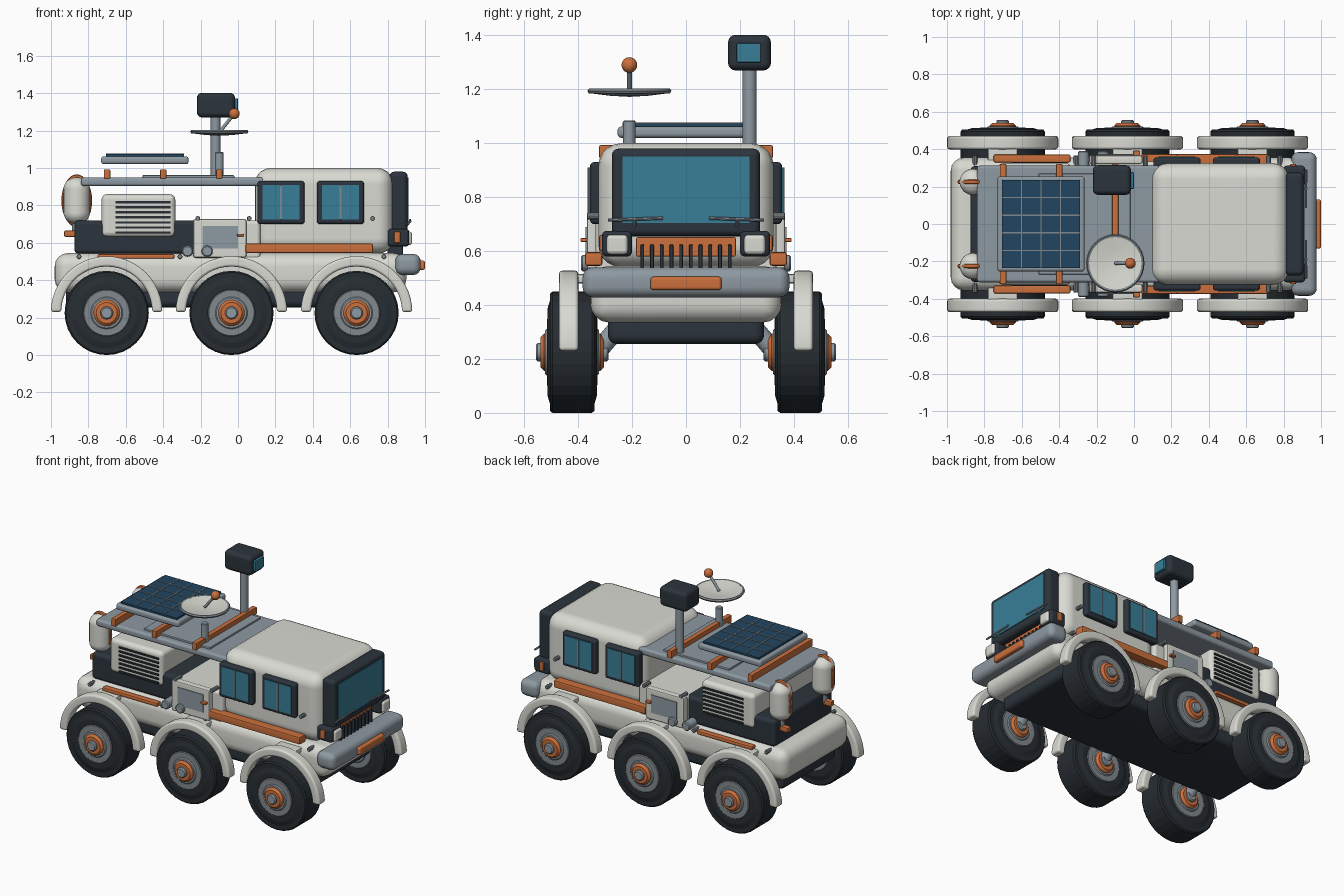
import bpy, bmesh, math
from mathutils import Vector, Matrix

if "Cube" in bpy.data.objects:
    bpy.data.objects.remove(bpy.data.objects["Cube"])


def material(name, *rgb):
    mat = bpy.data.materials.new(name)
    mat.use_nodes = True
    colour = (*rgb, 1)
    mat.diffuse_color = colour
    mat.node_tree.nodes["Principled BSDF"].inputs["Base Color"].default_value = colour
    return mat


white = material("warm white", .70, .70, .65)
orange = material("orange", .60, .16, .045)
dark = material("charcoal", .025, .034, .045)
tyre_black = material("tyre black", .02, .026, .032)
grey = material("blue grey", .27, .32, .36)
rim_grey = material("rim grey", .22, .25, .27)
teal = material("teal glass", .04, .21, .31)
navy = material("solar blue", .016, .06, .115)

X, Y, Z = Vector((1, 0, 0)), Vector((0, 1, 0)), Vector((0, 0, 1))
SIDES = (("near", -1), ("far", 1))


def finish(name, bm, mat, flat=False):
    bmesh.ops.recalc_face_normals(bm, faces=bm.faces[:])
    mesh = bpy.data.meshes.new(name)
    bm.to_mesh(mesh)
    bm.free()
    mesh.materials.append(mat)
    obj = bpy.data.objects.new(name, mesh)
    bpy.context.scene.collection.objects.link(obj)
    if not flat:
        for poly in mesh.polygons:
            poly.use_smooth = True
        mesh.set_sharp_from_angle(angle=math.radians(35))
        weighted = obj.modifiers.new("Weighted normals", "WEIGHTED_NORMAL")
        weighted.keep_sharp = True
    return obj


def box(name, mat, xs, ys, zs, round_by=0.0, steps=4):
    """Box between coordinate pairs; a single y number means a centred half width."""
    if not isinstance(ys, tuple):
        ys = (-ys, ys)
    spans = (xs, ys, zs)
    bm = bmesh.new()
    bmesh.ops.create_cube(bm, size=1)
    for v in bm.verts:
        v.co = Vector([sum(s) / 2 + c * abs(s[1] - s[0]) for s, c in zip(spans, v.co)])
    if round_by:
        bmesh.ops.bevel(bm, geom=bm.edges[:], offset=round_by, segments=steps,
                        profile=.5, affect='EDGES')
    return finish(name, bm, mat)


def pair(name, mat, xs, ys, zs, *rounding):
    for side, s in SIDES:
        box(f"{side}_{name}", mat, xs, (s * ys[0], s * ys[1]), zs, *rounding)


def lathe(name, mat, profile, centre, axis=Z, sides=32, flat=False):
    """Revolve (radius, height) points around an axis."""
    bm = bmesh.new()
    verts = [bm.verts.new((r, 0, h)) for r, h in profile]
    edges = [bm.edges.new(ends) for ends in zip(verts, verts[1:])]
    bmesh.ops.spin(bm, geom=verts + edges, axis=Z, cent=(0, 0, 0),
                   angle=math.tau, steps=sides)
    bmesh.ops.remove_doubles(bm, verts=bm.verts[:], dist=.0005)
    turn = axis.to_track_quat('Z', 'Y').to_matrix().to_4x4()
    bm.transform(Matrix.Translation(centre) @ turn)
    return finish(name, bm, mat, flat)


def rod(name, mat, start, end, radius, sides=20):
    start, end = Vector(start), Vector(end)
    half = (end - start).length / 2
    rim = min(radius, half) * .2
    profile = [(0, -half), (radius - rim, -half), (radius, rim - half),
               (radius, half - rim), (radius - rim, half), (0, half)]
    return lathe(name, mat, profile, (start + end) / 2, end - start, sides)


def drum(name, mat, radius, half, centre):
    rod(name, mat, centre - Y * half, centre + Y * half, radius, 32)


def fender(name, centre, inner, outer, half):
    """Half ring over a wheel."""
    bm = bmesh.new()
    ring = [bm.verts.new((r, y, 0)) for r, y in
            ((inner, -half), (outer, -half), (outer, half), (inner, half))]
    face = bm.faces.new(ring)
    bmesh.ops.spin(bm, geom=[face], axis=-Y, cent=(0, 0, 0), angle=math.pi, steps=24)
    bmesh.ops.remove_doubles(bm, verts=bm.verts[:], dist=.0005)
    bmesh.ops.recalc_face_normals(bm, faces=bm.faces[:])
    corners = [e for e in bm.edges if len(e.link_faces) == 2 and e.calc_face_angle() > 1]
    bmesh.ops.bevel(bm, geom=corners, offset=.014, segments=3, profile=.5, affect='EDGES')
    bm.transform(Matrix.Translation(centre))
    finish(name, bm, white)


# Hull, belly, cabin and middle block
box("chassis", white, (-.98, .9), .355, (.335, .545), .07)
box("belly", dark, (-.92, .8), .29, (.255, .38), .035)
box("cabin", white, (.09, .83), .325, (.54, 1), .085, 5)
box("middle_block", white, (-.24, .12), .335, (.5, .72), .02)

# Wheels, fenders and axles
WHEEL_R, TRACK = .225, .422
half_tyre = [(.11, .08), (.13, .092), (.16, .092), (.19, .083), (.217, .083), (WHEEL_R, .073)]
tyre_profile = half_tyre + [(r, -h) for r, h in reversed(half_tyre)]
for place, x in (("rear", -.702), ("middle", -.035), ("front", .634)):
    for side, s in SIDES:
        tag = f"{side}_{place}"
        hub = Vector((x, s * TRACK, WHEEL_R))
        lathe(f"{tag}_tyre", tyre_black, tyre_profile, hub, Y, 32, True)
        drum(f"{tag}_rim", rim_grey, .14, .094, hub)
        drum(f"{tag}_rim_step", grey, .1, .1, hub)
        drum(f"{tag}_hub_ring", orange, .07, .118, hub)
        drum(f"{tag}_hub_cap", grey, .034, .135, hub)
        fender(f"{tag}_fender", (x, s * .435, .23), .243, .298, .036)
        box(f"{tag}_fender_bracket", white, (x - .08, x + .08),
            (s * .33, s * .41), (.48, .515), .01, 2)
        rod(f"{tag}_axle", grey, (x, s * .24, .33), (x, s * .33, WHEEL_R), .035)

# Windscreen and wipers
box("windscreen_frame", dark, (.81, .907), .275, (.655, .98), .025)
box("windscreen_glass", teal, (.89, .912), .235, (.705, .95))
for side, s in SIDES:
    rod(f"{side}_wiper", grey, (.92, s * .29, .715), (.92, s * .085, .722), .006, 8)
    rod(f"{side}_wiper_arm", grey, (.9, s * .19, .69), (.925, s * .19, .719), .006, 8)

# Nose: grille, lamps and bumper
box("grille_panel", orange, (.8, .866), .185, (.58, .652), .006, 2)
for i in range(10):
    y = (i - 4.5) * .036
    box(f"grille_bar_{i}", dark, (.8, .882), (y - .007, y + .007), (.532, .625), .005, 2)
pair("headlamp_housing", dark, (.8, .915), (.2, .312), (.58, .675), .018)
pair("headlamp_lens", white, (.88, .93), (.216, .294), (.588, .66), .014)
pair("side_marker", orange, (.835, .868), (.28, .322), (.6, .66), .008, 2)
box("bumper", grey, (.84, .977), .384, (.428, .54), .04)
box("bumper_plate", orange, (.95, 1), .132, (.455, .505), .012)

# Cabin side windows
for label, x in (("rear", .23), ("front", .548)):
    pair(f"{label}_window_frame", dark, (x - .126, x + .126), (.3, .356), (.7, .93), .016)
    pair(f"{label}_window_glass", teal, (x - .1, x + .1), (.35, .361), (.725, .91))
    pair(f"{label}_window_divider", rim_grey, (x - .005, x + .005), (.35, .366), (.725, .91))

# Side rails, hatches, ports and bolts
pair("long_rail", orange, (.04, .722), (.31, .375), (.545, .596), .01, 2)
pair("rear_rail", orange, (-.75, -.34), (.33, .372), (.515, .54), .008, 2)
pair("hatch", white, (-.24, .045), (.32, .368), (.52, .727), .012, 2)
pair("hatch_inset", grey, (-.19, 0), (.36, .373), (.57, .69))
pair("hatch_handle", orange, (-.005, .032), (.365, .392), (.634, .648), .004, 2)
for side, s in SIDES:
    for i, x in enumerate((-.27, -.165)):
        rod(f"{side}_port_{i}", grey, (x, s * .3, .555), (x, s * .39, .555), .03)
    upper = [(x, .73) for x in (-.31, -.215, .06, .72)]
    lower = [(x, .527) for x in (-.85, -.31, .01, .78)]
    for i, (x, z) in enumerate(upper[1:] + lower):
        rod(f"{side}_bolt_{i}", rim_grey, (x, s * .3, z), (x, s * .367, z), .013, 10)

# Engine bay and vented cover
box("engine_block", dark, (-.875, -.2), .31, (.54, .72), .025)
box("engine_cover", white, (-.73, -.335), .325, (.63, .86), .03)
for i in range(7):
    z = .655 + i * .027
    pair(f"vent_{i}", tyre_black, (-.655, -.36), (.31, .332), (z - .006, z + .006))

# Roof deck with cross bars
box("roof_deck", grey, (-.84, .14), .312, (.903, .95), .016)
box("roof_plate", grey, (-.51, -.02), .27, (.945, .962), .005, 2)
for label, x in (("rear", -.7), ("middle", -.4), ("front", -.1)):
    box(f"{label}_cross_bar", orange, (x - .017, x + .017), .322, (.943, .993), .006, 2)

# Solar panel
box("solar_tray", grey, (-.732, -.264), .254, (1.02, 1.062), .015)
box("solar_cells", navy, (-.705, -.29), .235, (1.05, 1.074))
for i in range(1, 4):
    x = -.705 + i * .104
    box(f"cell_line_across_{i}", rim_grey, (x - .003, x + .003), .235, (1.07, 1.077))
for i in range(4):
    y = (i - 1.5) * .094
    box(f"cell_line_along_{i}", rim_grey, (-.705, -.29), (y - .003, y + .003), (1.07, 1.077))

# Rear tanks with straps and tail lamps
quarter = [i * math.pi / 12 for i in range(7)]
dome = [(.07 * math.sin(a), .065 + .06 * math.cos(a)) for a in quarter]
strap = [(.074 + .008 * math.cos(a), .012 * math.sin(a))
         for a in [i * math.tau / 8 for i in range(9)]]
for side, s in SIDES:
    centre = Vector((-.862, s * .225, .825))
    lathe(f"{side}_tank", white, dome + [(r, -h) for r, h in reversed(dome)], centre)
    ring = lathe(f"{side}_tank_strap", orange, strap, (0, 0, 0), Y)
    ring.scale.z = 1.72
    ring.location = centre
    rod(f"{side}_tank_foot", grey, centre - Z * .18, centre - Z * .1, .025)
    box(f"{side}_tail_lamp", orange, (-.93, -.86),
        (s * .21, s * .25), (.632, .666), .008, 2)

# Camera mast
rod("camera_mast", grey, (-.12, .236, .95), (-.12, .236, 1.3), .026)
box("camera_head", dark, (-.22, -.016), (.156, .315), (1.27, 1.402), .028)
box("camera_lens", teal, (-.03, 0), (.188, .277), (1.3, 1.372), .005, 2)

# Dish antenna
foot = Vector((-.1, -.21, .95))
rod("dish_post", grey, foot, foot + Z * .135, .023)
base = foot + Z * .24
lathe("dish_bowl", white, [(0, -.006), (.07, -.002), (.142, .01)], base)
lathe("dish_back", grey, [(0, -.018), (.07, -.014), (.15, -.004)], base)
lathe("dish_rim", rim_grey, [(.14, .01), (.15, .013), (.156, .004), (.15, -.006), (.14, .01)], base)
tip = base + Vector((.08, 0, .1))
rod("dish_feed", grey, base, tip, .009, 12)
ball = [(.029 * math.sin(a), .029 * math.cos(a)) for a in [i * math.pi / 12 for i in range(13)]]
lathe("dish_feed_ball", orange, ball, tip, Z, 24)
